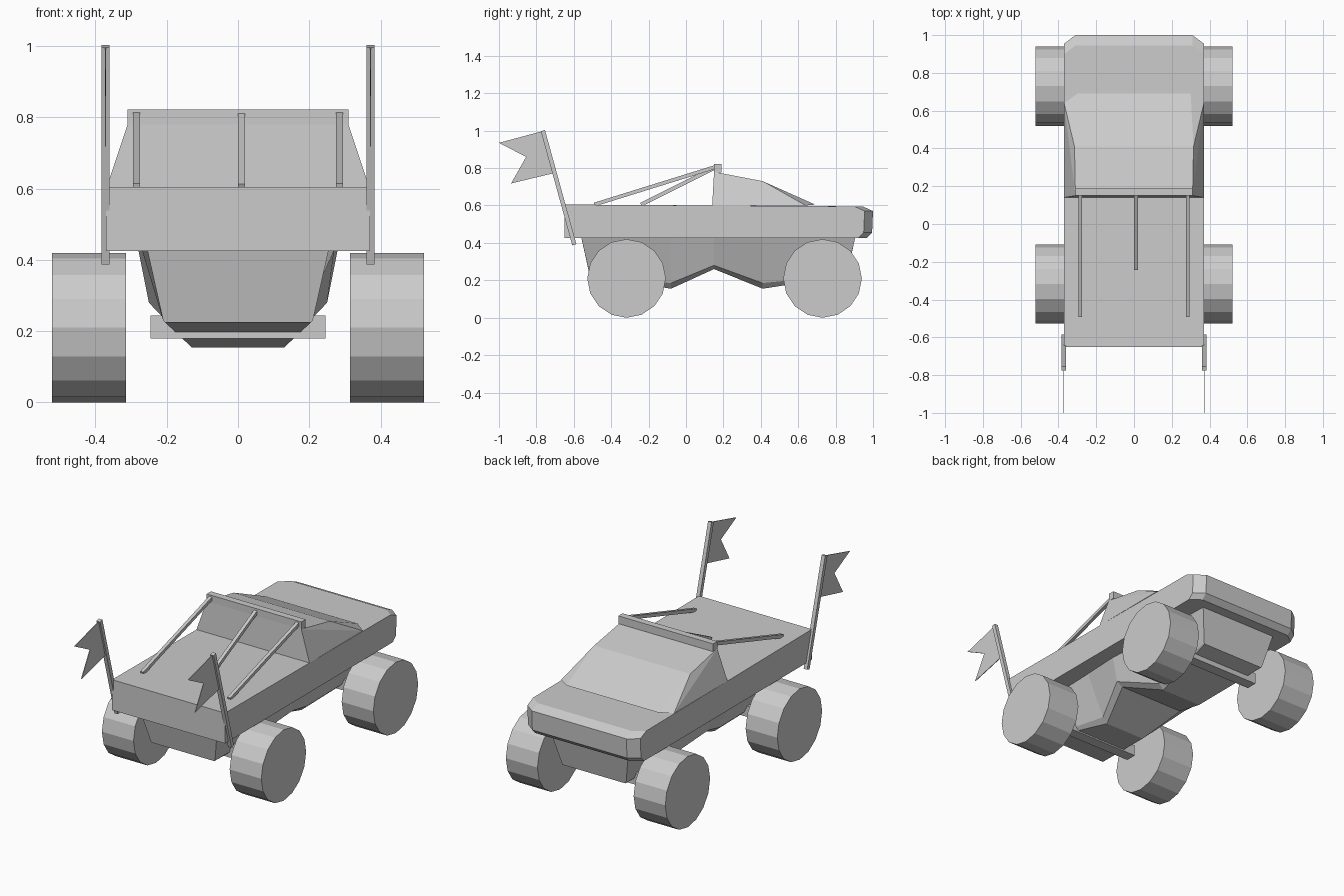
import bpy, bmesh, math
from mathutils import Vector

cube = bpy.data.objects.get("Cube")
if cube:
    bpy.data.objects.remove(cube, do_unlink=True)

grey = bpy.data.materials.new("plain grey")
grey.use_nodes = True
tone = (0.6, 0.6, 0.6, 1)
grey.diffuse_color = tone
grey.node_tree.nodes["Principled BSDF"].inputs["Base Color"].default_value = tone


def finish(name, bm):
    bmesh.ops.recalc_face_normals(bm, faces=bm.faces)
    mesh = bpy.data.meshes.new(name)
    bm.to_mesh(mesh)
    bm.free()
    mesh.materials.append(grey)
    obj = bpy.data.objects.new(name, mesh)
    bpy.context.collection.objects.link(obj)
    return obj


def loft(name, rings):
    """Skin equal-length closed rings and cap both ends."""
    bm = bmesh.new()
    loops = [[bm.verts.new(p) for p in ring] for ring in rings]
    n = len(loops[0])
    for a, b in zip(loops, loops[1:]):
        for i in range(n):
            j = (i + 1) % n
            bm.faces.new((a[i], a[j], b[j], b[i]))
    bm.faces.new(loops[0])
    bm.faces.new(loops[-1])
    return finish(name, bm)


def box(name, center, size):
    bm = bmesh.new()
    bmesh.ops.create_cube(bm, size=1)
    bmesh.ops.scale(bm, vec=size, verts=bm.verts)
    bmesh.ops.translate(bm, vec=center, verts=bm.verts)
    return finish(name, bm)


def bar(name, start, end, width):
    """Square bar in a plane of constant x."""
    a, b = Vector(start), Vector(end)
    side = Vector((width / 2, 0, 0))
    up = (b - a).normalized().cross(Vector((1, 0, 0))) * width / 2
    return loft(name, [[p + side + up, p - side + up, p - side - up, p + side - up]
                       for p in (a, b)])


# Body slab with a rounded-off nose
def outline(z, nose, nose_z):
    half = [(0.37, -0.65, z), (0.37, nose - 0.045, nose_z), (0.31, nose, nose_z)]
    return half + [(-x, y, h) for x, y, h in reversed(half)]


loft("body", [outline(0.425, 0.965, 0.425), outline(0.47, 0.995, 0.455),
              outline(0.56, 1.0, 0.57), outline(0.605, 0.945, 0.595)])

# Cab with sloping windscreen
bm = bmesh.new()
for s in (-1, 1):
    for x, y, z in [(0.37, 0.14, 0.6), (0.31, 0.15, 0.78), (0.315, 0.41, 0.73),
                    (0.37, 0.64, 0.6), (0.3, 0.69, 0.605)]:
        bm.verts.new((s * x, y, z))
bmesh.ops.convex_hull(bm, input=bm.verts)
bmesh.ops.dissolve_limit(bm, angle_limit=0.02, verts=bm.verts, edges=bm.edges)
finish("cab", bm)
box("roof_bar", (0, 0.17, 0.8), (0.62, 0.04, 0.046))

# Struts from the roof bar down to the rear deck
for name, x, y in [("left_strut", 0.285, -0.49), ("right_strut", -0.285, -0.49),
                   ("center_strut", 0.01, -0.24)]:
    bar(name, (x, 0.17, 0.81), (x, y, 0.605), 0.02)


# Underbody: y at top, y at bottom, top width, shoulder width and height, floor width and height
def section(yt, yb, wt, ws, zs, wf, zf):
    half = [(wt, yt, 0.43), (ws, yb, zs), (wf, yb, zf)]
    return half + [(-x, y, z) for x, y, z in reversed(half)]


loft("underbody", [
    section(-0.56, -0.515, 0.255, 0.21, 0.23, 0.205, 0.225),
    section(-0.08, -0.08, 0.27, 0.16, 0.185, 0.13, 0.155),
    section(0.15, 0.15, 0.28, 0.25, 0.28, 0.21, 0.26),
    section(0.41, 0.41, 0.27, 0.16, 0.185, 0.13, 0.155),
    section(0.905, 0.86, 0.255, 0.21, 0.23, 0.205, 0.225)])

# Axles and wheels
for end, y in (("rear", -0.318), ("front", 0.73)):
    box(end + "_axle", (0, y, 0.212), (0.49, 0.065, 0.065))
    for side, s in (("left", 1), ("right", -1)):
        rim = [(y + 0.21 * math.cos(k * math.tau / 16),
                0.21 + 0.21 * math.sin(k * math.tau / 16)) for k in range(16)]
        loft(f"{end}_{side}_wheel",
             [[(s * x, a, b) for a, b in rim] for x in (0.315, 0.522)])

# Leaning flagpoles with notched flags
for side, s in (("left", 1), ("right", -1)):
    x = s * 0.372
    bar(side + "_flagpole", (x, -0.597, 0.39), (x, -0.765, 1.0), 0.023)
    flag = [(-0.765, 0.998), (-1.0, 0.935), (-0.855, 0.86), (-0.935, 0.718), (-0.71, 0.772)]
    loft(side + "_flag", [[(x + d, y, z) for y, z in flag] for d in (-0.002, 0.002)])
